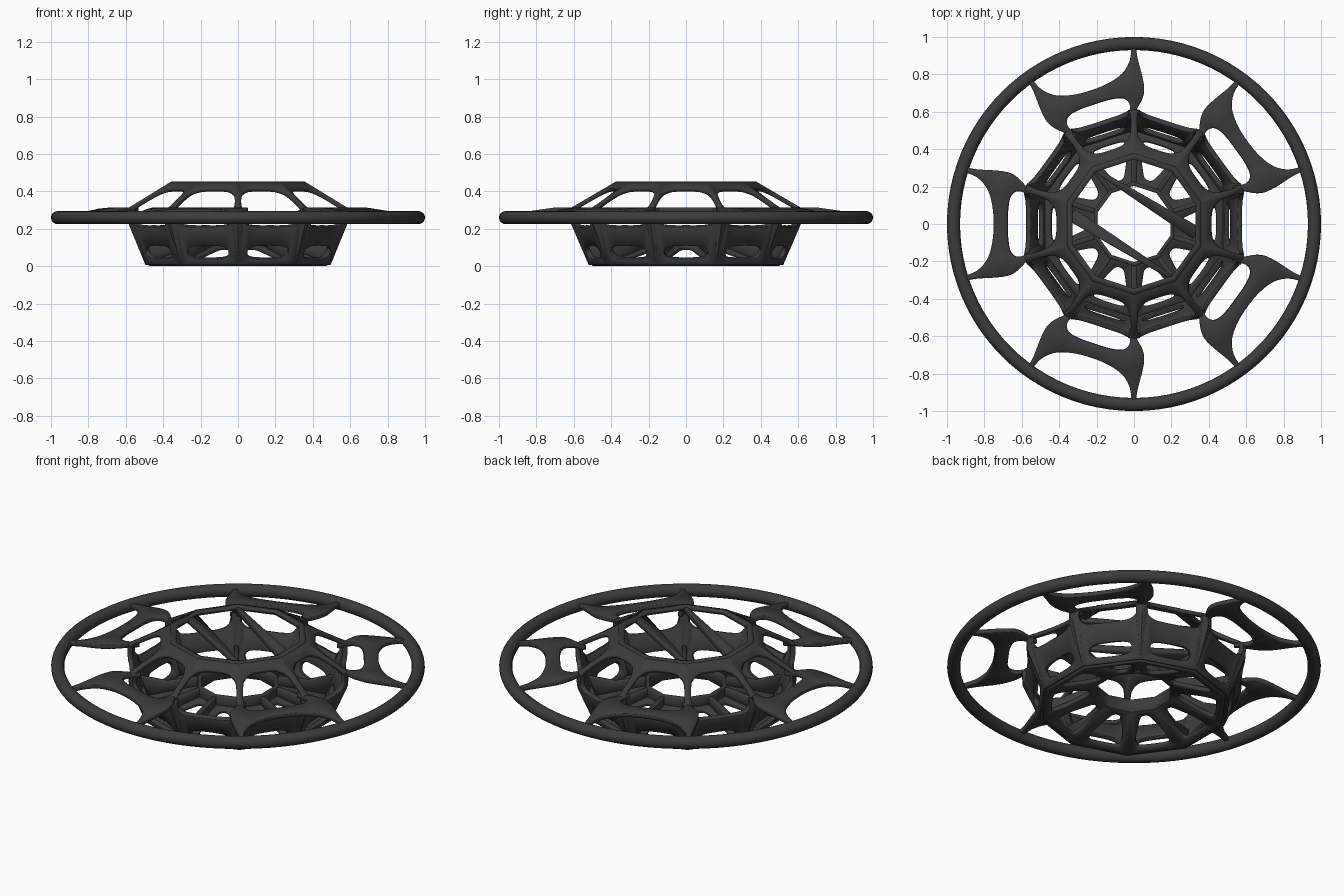
import bpy, bmesh, math
from math import sin, cos, pi, radians
from mathutils import Vector

if "Cube" in bpy.data.objects:
    bpy.data.objects.remove(bpy.data.objects["Cube"])

H = pi / 10  # half of one of the ten sectors

mat = bpy.data.materials.new("dark_grey")
mat.diffuse_color = (0.045, 0.045, 0.045, 1)
mat.use_nodes = True
mat.node_tree.nodes["Principled BSDF"].inputs["Base Color"].default_value = mat.diffuse_color


def smooth(pts, closed=False, n=4):
    """Catmull-Rom curve through 2D points."""
    p = [Vector(q) for q in pts]
    m, out = len(p), []
    get = (lambda i: p[i % m]) if closed else (lambda i: p[min(max(i, 0), m - 1)])
    for i in range(m if closed else m - 1):
        a, b, c, d = get(i - 1), get(i), get(i + 1), get(i + 2)
        for k in range(n):
            t = k / n
            out.append(0.5 * (2 * b + (c - a) * t + (2 * a - 5 * b + 4 * c - d) * t * t
                              + (3 * b - a - 3 * c + d) * t ** 3))
    return out if closed else out + [p[-1]]


def mirrored(half):
    """Right half of a path, ending on the s = 0 axis -> full path."""
    return half + [(-s, t) for s, t in reversed(half) if s != 0]


def finish(ob):
    ob.data.materials.append(mat)
    bpy.ops.object.select_all(action='DESELECT')
    bpy.context.view_layer.objects.active = ob
    ob.select_set(True)
    bpy.ops.object.shade_smooth_by_angle(angle=radians(30))


def plate(name, loops, place, angles, thick, bevel=0.004):
    """Fill 2D loops (outline plus holes), place them in 3D at each angle, thicken."""
    bm = bmesh.new()
    for ang in angles:
        edges, verts = [], []
        for loop in loops:
            vs = [bm.verts.new((p[0], p[1], 0)) for p in loop]
            verts += vs
            edges += [bm.edges.new((vs[i - 1], vs[i])) for i in range(len(vs))]
        bmesh.ops.triangle_fill(bm, edges=edges, use_beauty=True, normal=(0, 0, 1))
        for v in verts:
            x, y, z = place(v.co.x, v.co.y)
            v.co = (x * cos(ang) - y * sin(ang), x * sin(ang) + y * cos(ang), z)
    bmesh.ops.remove_doubles(bm, verts=bm.verts, dist=0.0005)
    bmesh.ops.recalc_face_normals(bm, faces=bm.faces)
    me = bpy.data.meshes.new(name)
    bm.to_mesh(me)
    bm.free()
    ob = bpy.data.objects.new(name, me)
    bpy.context.collection.objects.link(ob)
    finish(ob)
    sol = ob.modifiers.new("thickness", 'SOLIDIFY')
    sol.thickness, sol.offset = thick, 0
    if bevel:
        b = ob.modifiers.new("edge", 'BEVEL')
        b.width, b.segments, b.limit_method, b.angle_limit = bevel, 1, 'ANGLE', radians(50)
    return ob


def facet(s, r, z):
    """Point on a decagon side: s in -1..1 across, r is the corner radius."""
    return r * cos(H), s * r * sin(H), z


ten = [i * pi / 5 for i in range(10)]
corners = [a + H for a in ten]
five = [radians(36 + 72 * i) for i in range(5)]

# outer hoop
bpy.ops.mesh.primitive_torus_add(major_radius=0.965, minor_radius=0.035, major_segments=96,
                                 minor_segments=16, location=(0, 0, 0.26))
bpy.context.object.name = "outer_ring"
finish(bpy.context.object)

# hull wall: lens window in each side, open notch between corner posts at the top
notch = smooth(mirrored([(0.84, 0.3), (0.83, 0.25), (0.68, 0.222), (0.35, 0.215), (0, 0.215)]))
wall = [(-1, 0.3), (-1, 0.23), (-1, 0.012), (1, 0.012), (1, 0.23), (1, 0.3)] + notch
window = smooth([(0.4, 0.045), (0.66, 0.06), (0.68, 0.092), (0.4, 0.112),
                 (-0.4, 0.112), (-0.68, 0.092), (-0.66, 0.06), (-0.4, 0.045)], closed=True)
plate("hull_wall", [wall, window],
      lambda s, z: facet(s, min(0.503 + 0.43 * z, 0.605), z), ten, 0.026)

# floor: ten spokes rising from the rim to the hub
floor_hole = smooth([(0.25, 0.26), (0.5, 0.31), (0.66, 0.38), (0.66, 0.44), (0.45, 0.462),
                     (-0.45, 0.462), (-0.66, 0.44), (-0.66, 0.38), (-0.5, 0.31), (-0.25, 0.26)],
                    closed=True)
plate("floor_spokes", [[(-1, 0.21), (1, 0.21), (1, 0.505), (-1, 0.505)], floor_hole],
      lambda s, r: facet(s, r, 0.012 + (0.505 - r) * 0.34), ten, 0.024)

# upright ribs standing on the spokes
plate("spoke_ribs", [[(0.21, 0.11), (0.5, 0.015), (0.545, 0.13), (0.4, 0.12), (0.21, 0.17)]],
      lambda r, z: (r, 0, z), corners, 0.026)

# hub collar round the central opening
plate("hub_collar", [[(-1, 0.098), (1, 0.098), (1, 0.175), (-1, 0.175)]],
      lambda s, z: facet(s, 0.215, z), ten, 0.022)

# dome: arched openings with slim struts down to the fins
arch = smooth(mirrored([(0.87, 1), (0.9, 0.85), (0.89, 0.62), (0.82, 0.42), (0.6, 0.3),
                        (0.35, 0.265), (0, 0.26)]))
plate("dome_struts", [[(-1, 1), (-1, 0), (1, 0), (1, 1)] + arch],
      lambda s, t: facet(s, 0.37 + 0.24 * t, 0.443 - 0.14 * t), ten, 0.022)

# flat lip round the top opening
plate("top_lip", [[(-1, 0.345), (1, 0.345), (1, 0.378), (-1, 0.378)]],
      lambda s, r: facet(s, r, 0.442), ten, 0.022, 0)

# two tapered bars across the top opening
a, b = Vector((-0.2, 0.285)), Vector((0.335, -0.05))
n = Vector((a.y - b.y, b.x - a.x)).normalized()
bar = [a - n * 0.012, b - n * 0.036, b + n * 0.036, a + n * 0.012]
plate("top_bars", [bar], lambda x, y: (x, y, 0.432), [0, pi], 0.03)

# five two-pointed fins reaching out to the hoop, each with a slot
fin_half = [(0.53, 0.16), (0.575, 0.20), (0.63, 0.255), (0.70, 0.282), (0.84, 0.292),
            (0.915, 0.305), (0.918, 0.285), (0.84, 0.25), (0.785, 0.19), (0.757, 0.1)]
inner = [(0.545, 0.145), (0.61, 0.175), (0.655, 0.155), (0.672, 0.09)]
fin = smooth(fin_half + [(0.75, 0)] + [(u, -v) for u, v in reversed(fin_half)])
slot = smooth(inner + [(0.674, 0)] + [(u, -v) for u, v in reversed(inner)])
plate("fins", [fin + slot[::-1]],
      lambda u, v: (u, v, 0.303 - 0.04 * max(0, (math.hypot(u, v) - 0.7) / 0.27)),
      five, 0.024)
